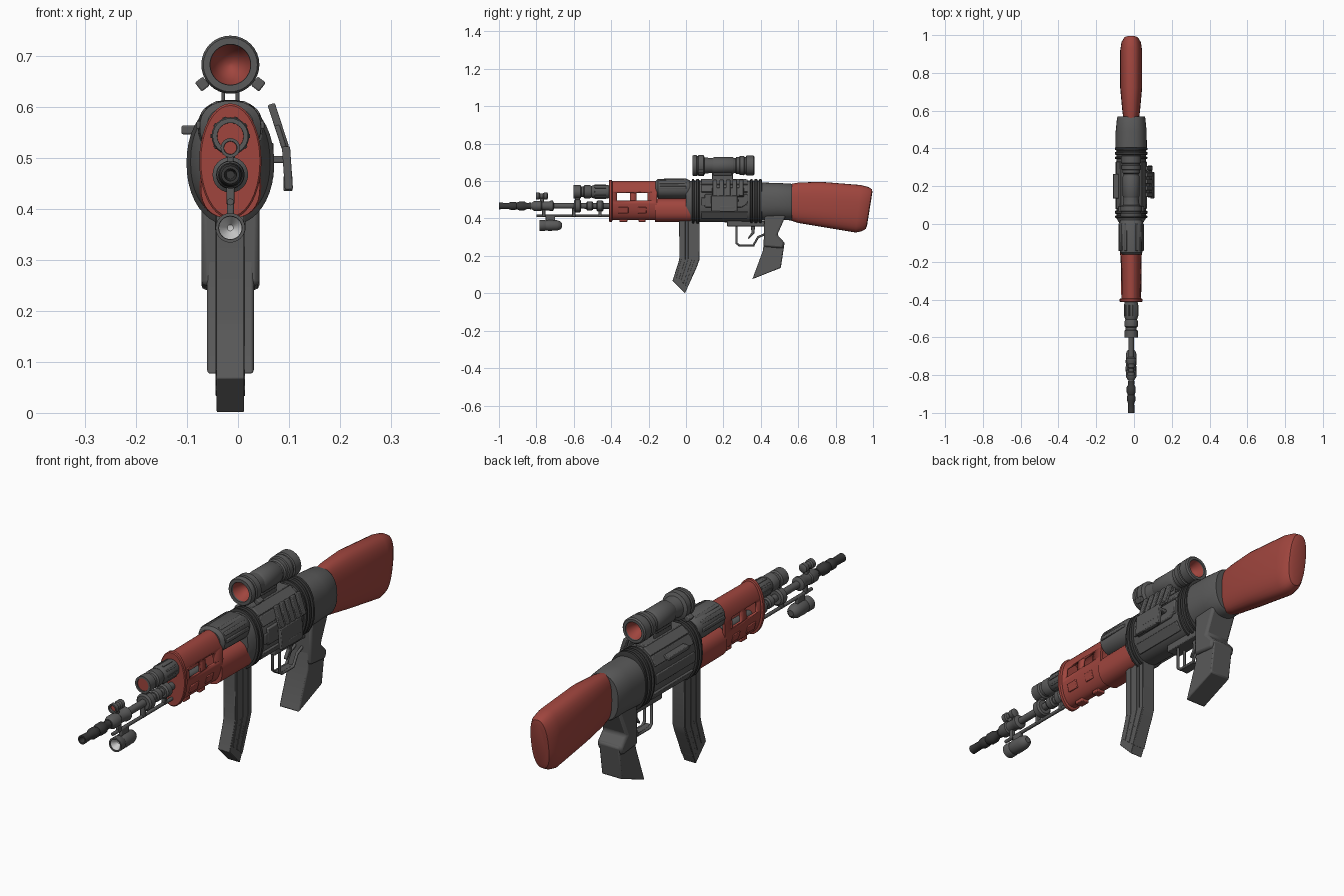
import bpy, bmesh
from math import sin, cos, pi, radians, copysign
from mathutils import Matrix

CX = -0.015  # centre line of the model


def material(name, rgb):
    m = bpy.data.materials.new(name)
    m.diffuse_color = (*rgb, 1)
    return m


RED = material("red", (0.35, 0.06, 0.048))
GREY = material("gunmetal", (0.10, 0.10, 0.10))
DARK = material("dark", (0.04, 0.04, 0.04))
WHITE = material("lens_white", (0.85, 0.85, 0.85))


def finish(name, bm, mat=GREY, angle=35, bevel=0):
    bmesh.ops.recalc_face_normals(bm, faces=bm.faces)
    me = bpy.data.meshes.new(name)
    bm.to_mesh(me)
    bm.free()
    me.shade_smooth()
    me.set_sharp_from_angle(angle=radians(angle))
    ob = bpy.data.objects.new(name, me)
    bpy.context.collection.objects.link(ob)
    me.materials.append(mat)
    if bevel:
        b = ob.modifiers.new("bevel", "BEVEL")
        b.width, b.segments, b.limit_method = bevel, 2, "ANGLE"
    return ob


def loft(name, stations, mat=GREY, n=32, e=2.0, x=CX):
    """Skin superellipse sections (y, rx, rz, z, shear) placed along y."""
    bm = bmesh.new()
    rings = []
    for y, rx, rz, z, *sh in stations:
        k = sh[0] if sh else 0
        ring = []
        for i in range(n):
            a = 2 * pi * i / n
            c = copysign(abs(cos(a)) ** (2 / e), cos(a))
            s = copysign(abs(sin(a)) ** (2 / e), sin(a))
            ring.append(bm.verts.new((x + rx * c, y + k * rz * s, z + rz * s)))
        rings.append(ring)
    for a, b in zip(rings, rings[1:]):
        for i in range(n):
            j = (i + 1) % n
            bm.faces.new((a[i], a[j], b[j], b[i]))
    bm.faces.new(rings[0])
    bm.faces.new(rings[-1])
    return finish(name, bm, mat)


def turned(name, z, profile, mat=GREY, n=24):
    """Round part on the centre line from (y, radius) pairs."""
    return loft(name, [(y, r, r, z) for y, r in profile], mat, n)


def prism(name, pts, x0, x1, mat=GREY, bevel=0.004):
    """Extrude a (y, z) outline from x0 to x1."""
    bm = bmesh.new()
    f = bm.faces.new([bm.verts.new((x0, y, z)) for y, z in pts])
    new = bmesh.ops.extrude_face_region(bm, geom=[f])["geom"]
    bmesh.ops.translate(bm, vec=(x1 - x0, 0, 0),
                        verts=[v for v in new if isinstance(v, bmesh.types.BMVert)])
    return finish(name, bm, mat, 30, bevel)


def box(name, c, size, mat=GREY, tilt=0, bevel=0.003):
    bm = bmesh.new()
    bmesh.ops.create_cube(bm, size=1, matrix=Matrix.Diagonal((*size, 1)))
    ob = finish(name, bm, mat, 30, bevel)
    ob.location, ob.rotation_euler = c, (0, radians(tilt), 0)
    return ob


def bar(name, path, r):
    """Thin round bar through 3D points."""
    cu = bpy.data.curves.new(name, "CURVE")
    cu.dimensions, cu.bevel_depth, cu.bevel_resolution, cu.use_fill_caps = "3D", r, 2, True
    sp = cu.splines.new("POLY")
    sp.points.add(len(path) - 1)
    for p, q in zip(sp.points, path):
        p.co = (*q, 1)
    cu.materials.append(GREY)
    ob = bpy.data.objects.new(name, cu)
    bpy.context.collection.objects.link(ob)


# Stock
loft("stock", [(0.562, .042, .098, .487), (0.60, .047, .108, .484), (0.72, .058, .120, .476),
               (0.92, .058, .127, .452, .10), (0.958, .052, .118, .450, .15),
               (0.978, .040, .106, .450, .16), (0.982, .028, .090, .450, .16)], RED, 32, 2.5)

# Receiver body, rear housing and dark ring bands
loft("receiver", [(0.0, .060, .100, .492), (0.03, .078, .110, .492), (0.36, .078, .112, .490),
                  (0.40, .078, .112, .490)], GREY, 40, 2.2)
loft("rear_housing", [(0.40, .083, .102, .490), (0.49, .082, .098, .492), (0.56, .075, .098, .488),
                      (0.568, .072, .094, .488), (0.568, .04, .07, .488)], GREY, 40, 2.3)
for y, w in ((.038, .014), (.062, .018), (.35, .014), (.374, .018), (.398, .016)):
    h = w / 2
    loft("ring_band", [(y - h, .08, .114, .49), (y - h + .003, .086, .122, .49),
                       (y + h - .003, .086, .122, .49), (y + h, .08, .114, .49)], DARK, 40, 2.1)

# Broad panels along the receiver sides
for side in (-1, 1):
    for a in (-40, 0, 38, 66):
        t = radians(a)
        box("receiver_panel", (CX + side * .077 * cos(t) ** .85, .205, .49 + .112 * sin(t)),
            (.012, .25, .042), GREY, -side * a * .8)
box("receiver_top_rail", (CX, .20, .602), (.05, .24, .02))
box("left_fin", (-.096, .2, .555), (.03, .13, .017))
prism("right_plate", [(.10, .46), (.30, .46), (.33, .48), (.33, .53), (.10, .53)], .05, .07)

# Side lever cluster on the right
box("lever_base", (.072, .22, .497), (.05, .12, .014))
for y in (.155, .19, .225, .26, .295):
    box("lever_finger", (.079, y, .563), (.015, .024, .09), GREY, -18)
box("lever_plate", (.084, .225, .54), (.010, .17, .05), GREY, -18)
box("lever_pad", (.097, .205, .48), (.016, .14, .085), GREY, -4)
box("lever_tip", (.098, .22, .45), (.018, .08, .03))

# Upper cover with ribs and lower red guard
loft("front_cover", [(-.162, .046, .040, .560), (-.150, .060, .052, .560), (.0, .064, .054, .560),
                     (.022, .055, .042, .560)], GREY, 32, 2.3)
for side in (-1, 1):
    for a in (5, 35, 62):
        t = radians(a)
        box("cover_rib", (CX + side * .062 * cos(t), -.07, .560 + .051 * sin(t)),
            (.010, .145, .016), GREY, -side * a)
loft("lower_guard", [(-.165, .058, .062, .444), (.025, .061, .062, .444)], RED, 32, 2.4)

# Hollow handguard with see-through windows
guard = loft("handguard", [(-.405, .052, .104, .496), (-.155, .056, .105, .496),
                           (-.155, .044, .09, .496), (-.39, .044, .09, .496)], RED, 40, 2.1)
for y, w in ((-.335, .07), (-.235, .06)):
    cut = box("window_cutter", (CX, y, .516), (.3, w, .042), bevel=0)
    cut.hide_render = True
    cut.hide_viewport = True
    m = guard.modifiers.new("window", "BOOLEAN")
    m.object, m.operation, m.solver = cut, "DIFFERENCE", "EXACT"
    for side in (-1, 1):
        box("guard_pad", (CX + side * .0455, y, .445), (.012, w * .75, .035), RED, side * 14)
    box("guard_foot", (CX, y, .388), (.035, w * .6, .014), RED)
loft("guard_flange", [(-.412, .058, .109, .494), (-.409, .061, .113, .494), (-.397, .061, .113, .494),
                      (-.394, .055, .106, .494)], RED, 40, 2.0)

# Barrel, collars and muzzle
BZ = .467
turned("barrel", BZ, [(-.86, .014), (-.2, .016)])
turned("barrel_sleeve", BZ, [(-.825, .018), (-.81, .027), (-.775, .027), (-.77, .023), (-.735, .023),
                             (-.725, .028), (-.712, .028), (-.705, .016)])
for y, r in ((-.58, .035), (-.515, .024), (-.46, .029)):
    turned("barrel_collar", BZ, [(y - .018, r * .8), (y - .012, r), (y + .012, r), (y + .018, r * .8)])
turned("muzzle", BZ, [(-.90, .008), (-1, .012), (-1, .018), (-.95, .016), (-.935, .022), (-.915, .022),
                      (-.905, .018), (-.89, .024), (-.865, .024), (-.85, .016), (-.83, .018)], DARK)

# Upper tube with red bore
UZ = .543
turned("upper_tube", UZ, [(-.57, .024), (-.602, .026), (-.602, .035), (-.565, .035), (-.56, .029),
                          (-.548, .029), (-.543, .035), (-.515, .035), (-.505, .031), (-.49, .037),
                          (-.425, .037), (-.40, .032)])
turned("upper_tube_bore", UZ, [(-.598, .0258), (-.574, .018), (-.572, .022)], RED)
for i in range(10):
    a = 2 * pi * i / 10
    box("tube_ridge", (CX + .036 * cos(a), -.458, UZ + .036 * sin(a)), (.006, .06, .008), GREY,
        -a * 180 / pi, .001)
box("tube_bracket", (CX, -.58, .505), (.018, .025, .05))

# Small front sight
turned("front_sight", .520, [(-.785, .012), (-.802, .013), (-.802, .019), (-.785, .019), (-.78, .014),
                             (-.765, .014), (-.76, .018), (-.742, .018), (-.738, .012)])
turned("front_sight_lens", .520, [(-.791, .0128), (-.787, .0122)], RED)
box("front_sight_post", (CX, -.77, .493), (.012, .022, .03))

# Under-barrel rod and lamp
bar("cleaning_rod", [(CX, -.80, .414), (CX, -.39, .414)], .007)
for y in (-.76, -.60, -.46):
    box("rod_bracket", (CX, y, .434), (.016, .018, .05))
turned("lamp", .363, [(-.75, .018), (-.782, .023), (-.782, .029), (-.755, .029), (-.75, .026),
                      (-.735, .029), (-.69, .028), (-.672, .022), (-.664, .012)])
turned("lamp_lens", .363, [(-.755, .006), (-.778, .0222), (-.750, .020)][::-1] + [(-.754, .002)], WHITE)
box("lamp_mount", (CX, -.725, .40), (.014, .05, .035))


def bowl(name, y0, y1, r):
    """Red concave lens set just inside the scope bore, rim at y0, bottom at y1."""
    d = y1 - y0
    turned(name, SZ, [(y1 + d * .05, r * .92), (y0, r), (y0 + d * .5, r * .78), (y0 + d * .85, r * .45),
                      (y1, r * .1)], RED, 32)


# Scope: one turned body with a deep bore at each end
SZ = .683
turned("scope", SZ, [(.105, .030), (.08, .038), (.036, .040), (.036, .053), (.042, .057), (.056, .057),
                     (.059, .052), (.065, .052), (.068, .057), (.094, .057), (.10, .044), (.13, .040),
                     (.265, .040), (.27, .046), (.285, .046), (.288, .051), (.31, .052),
                     (.313, .047), (.320, .047), (.323, .053), (.36, .053), (.366, .048), (.366, .037),
                     (.325, .034), (.30, .026)], GREY, 32)
bowl("scope_front_lens", .044, .096, .0395)
bowl("scope_rear_lens", .360, .31, .0362)
turned("scope_clamp", SZ, [(.14, .040), (.15, .045), (.25, .045), (.258, .040)], GREY, 32)
for side in (-1, 1):
    box("scope_knob", (CX + side * .055, .08, .645), (.020, .03, .022), GREY, side * 38)
    box("mount_leg", (CX + side * .014, .195, .624), (.007, .11, .045))
box("mount_saddle", (CX, .195, .642), (.045, .10, .022))

# Curved magazine with slim side ribs
mag = [(-.037, .40), (.072, .40), (.072, .18), (.06, .145), (-.005, .001), (-.072, .068),
       (-.042, .16), (-.035, .19)]
prism("magazine", mag, CX - .027, CX + .027, GREY, .002)
for i in range(3):
    y = -.024 + i * .036
    lo = -.052 + i * .024, .085 - i * .02
    prism("magazine_rib", [(y, .39), (y + .02, .39), (y + .02, .18), (lo[0] + .014, lo[1] - .012),
                           lo, (y, .185)], CX - .029, CX + .029, GREY, .001)

# Pistol grip: flared upper, slimmer lower
prism("grip", [(.425, .43), (.53, .43), (.487, .31), (.527, .27), (.507, .136), (.355, .076),
               (.412, .23)], CX - .046, CX + .046, GREY, .005)
prism("grip_flare", [(.42, .43), (.54, .43), (.488, .312), (.526, .272), (.517, .24), (.415, .25)],
      CX - .057, CX + .057, GREY, .010)

# Trigger and guard
for side in (-1, 1):
    x = CX + side * .016
    bar("trigger_guard", [(x, .27, .38), (x, .27, .268), (x, .285, .256), (x, .36, .256),
                          (x, .385, .30), (x, .43, .32)], .006)
prism("trigger_guard_strap", [(.268, .264), (.285, .25), (.365, .25), (.365, .26), (.287, .26)],
      CX - .018, CX + .018, GREY, .001)
prism("trigger", [(.345, .38), (.372, .38), (.365, .32), (.335, .29), (.330, .295), (.35, .325)],
      CX - .008, CX + .008, GREY, .002)
box("trigger_housing", (CX, .32, .372), (.06, .2, .03))
